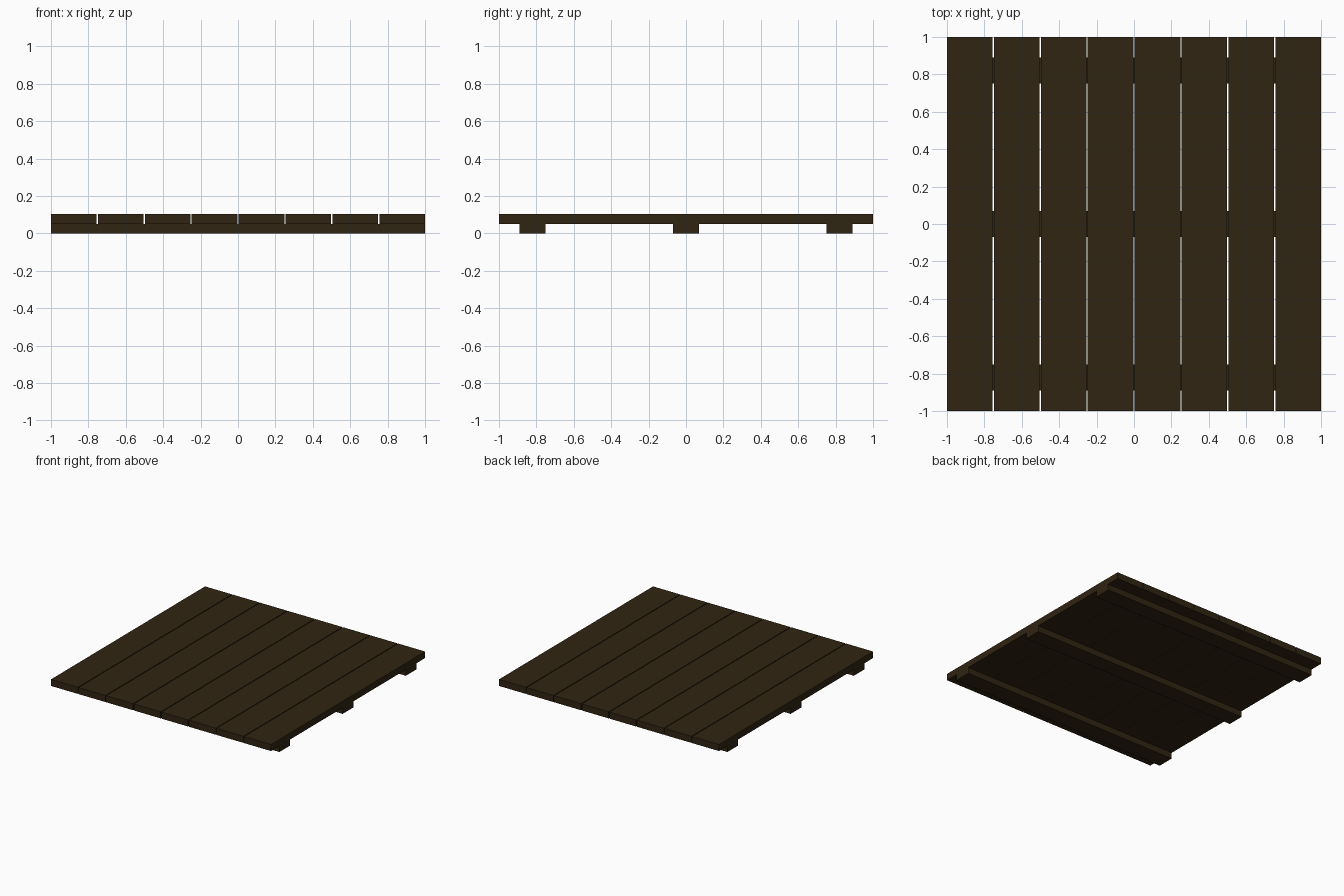
import bpy

if "Cube" in bpy.data.objects:
    bpy.data.objects.remove(bpy.data.objects["Cube"])


def material(name, rgb):
    m = bpy.data.materials.new(name)
    m.diffuse_color = (*rgb, 1)
    m.use_nodes = True
    m.node_tree.nodes["Principled BSDF"].inputs["Base Color"].default_value = m.diffuse_color
    return m


def box(name, lo, hi, mat):
    bpy.ops.mesh.primitive_cube_add(size=1, location=[(a + b) / 2 for a, b in zip(lo, hi)])
    ob = bpy.context.object
    ob.name = name
    ob.scale = [b - a for a, b in zip(lo, hi)]
    bpy.ops.object.transform_apply(location=False, rotation=False, scale=True)
    ob.data.materials.append(mat)
    return ob


wood = material("dark brown wood", (0.030, 0.018, 0.006))

COUNT, GAP = 8, 0.007
BATTEN_TOP, TOP = 0.05, 0.104
pitch = (2 + GAP) / COUNT

# Deck planks running front to back
for i in range(COUNT):
    x = -1 + i * pitch
    box(f"deck_plank_{i + 1}", (x, -1, BATTEN_TOP), (x + pitch - GAP, 1, TOP), wood)

# Cross battens underneath
for name, y in (("front", -0.82), ("middle", 0), ("back", 0.82)):
    box(f"{name}_batten", (-1, y - 0.07, 0), (1, y + 0.07, BATTEN_TOP), wood)
